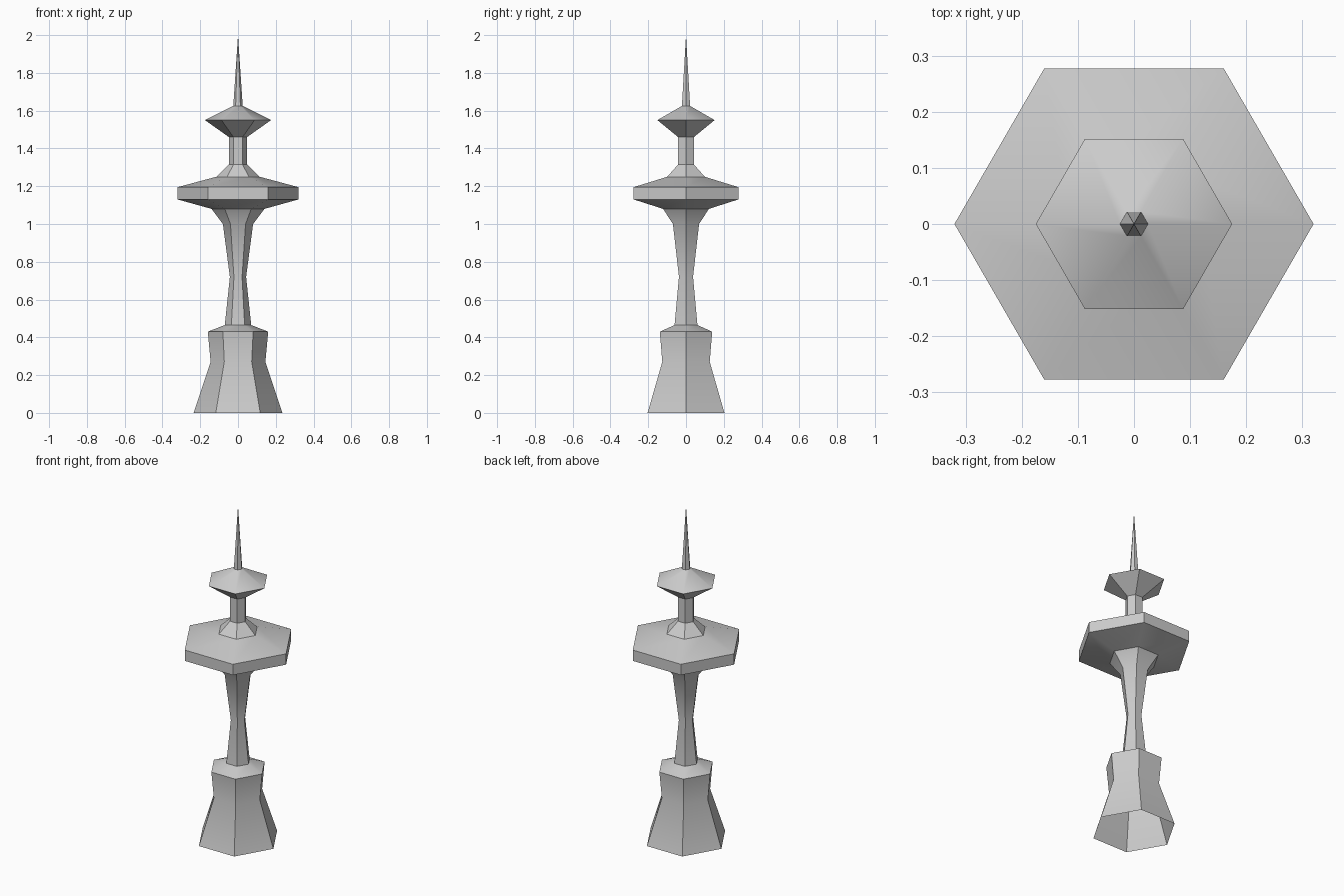
import bpy, bmesh
from math import cos, sin, pi, radians

cube = bpy.data.objects.get("Cube")
if cube:
    bpy.data.objects.remove(cube, do_unlink=True)

SIDES = 6

# Single stone grey
grey = bpy.data.materials.new("stone_grey")
grey.use_nodes = True
colour = (0.6, 0.6, 0.6, 1)
grey.diffuse_color = colour
grey.node_tree.nodes["Principled BSDF"].inputs["Base Color"].default_value = colour


def hex_part(name, profile):
    """Sweep (radius, height) points around z; radius 0 makes a tip."""
    bm = bmesh.new()
    rings = []
    for r, z in profile:
        if r == 0:
            rings.append([bm.verts.new((0, 0, z))] * SIDES)
        else:
            rings.append([bm.verts.new((r * cos(2 * pi * i / SIDES),
                                        r * sin(2 * pi * i / SIDES), z))
                          for i in range(SIDES)])
    for low, high in zip(rings, rings[1:]):
        for i in range(SIDES):
            j = (i + 1) % SIDES
            corners = [low[i], low[j], high[j], high[i]]
            bm.faces.new(list(dict.fromkeys(corners)))
    mesh = bpy.data.meshes.new(name)
    bm.to_mesh(mesh)
    bm.free()
    mesh.materials.append(grey)
    obj = bpy.data.objects.new(name, mesh)
    bpy.context.collection.objects.link(obj)
    bpy.ops.object.select_all(action='DESELECT')
    obj.select_set(True)
    bpy.context.view_layer.objects.active = obj
    bpy.ops.object.shade_smooth_by_angle(angle=radians(30))
    return obj


# Flared base, open underneath
hex_part("base", [(0.235, 0), (0.145, 0.27), (0.16, 0.43), (0.07, 0.465)])
# Waisted shaft
hex_part("shaft", [(0.07, 0.465), (0.043, 0.72), (0.08, 1.0), (0.14, 1.08)])
# Wide observation deck with a curved roof
hex_part("observation_deck", [(0.14, 1.08), (0.32, 1.13), (0.32, 1.195),
                              (0.115, 1.25), (0.048, 1.315)])
# Neck, upper pod and spire
hex_part("neck", [(0.048, 1.315), (0.048, 1.46)])
hex_part("upper_pod", [(0.048, 1.46), (0.175, 1.55), (0.025, 1.625)])
hex_part("spire", [(0.025, 1.625), (0, 2.0)])
